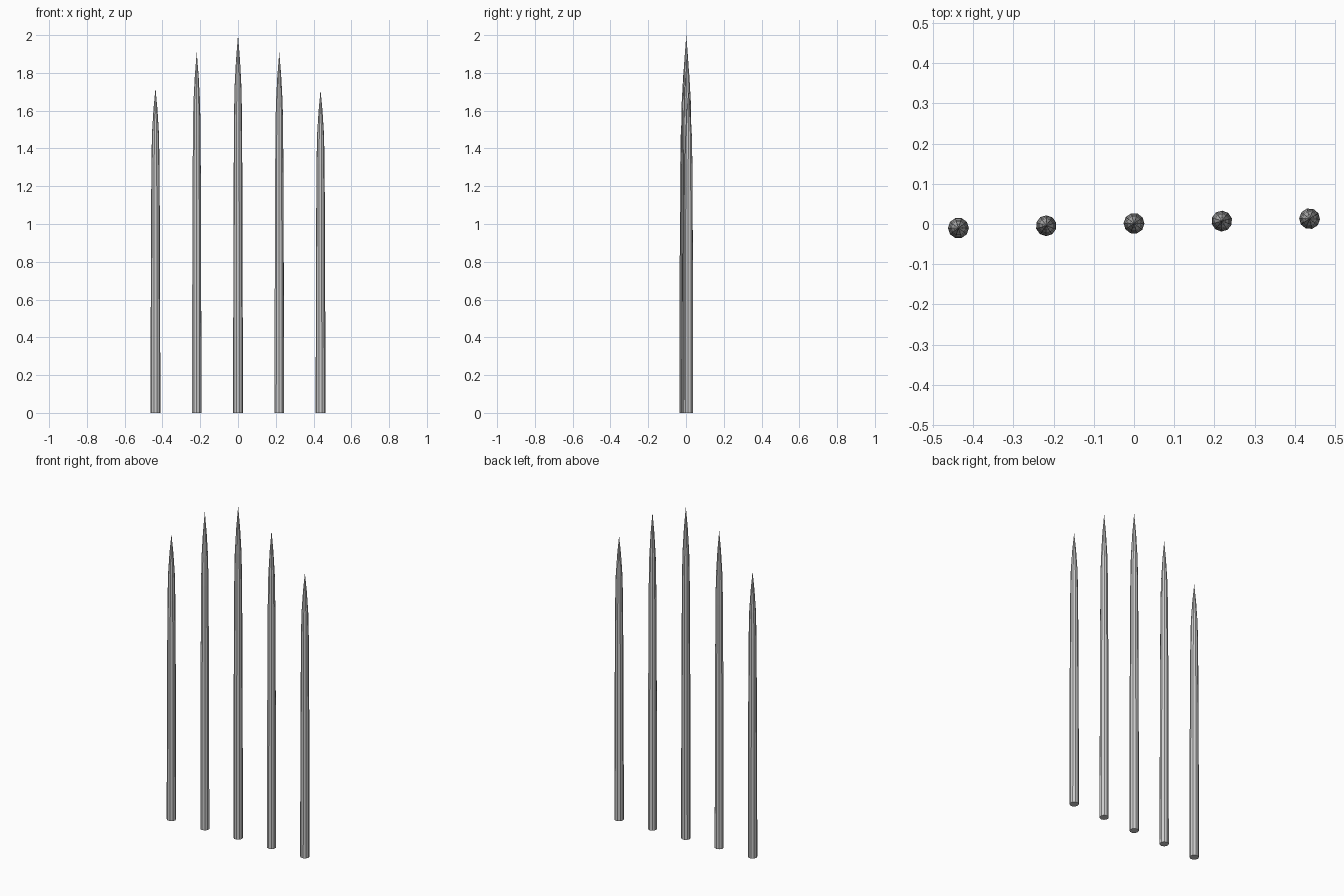
import bpy, bmesh
from math import cos, sin, tau

if "Cube" in bpy.data.objects:
    bpy.data.objects.remove(bpy.data.objects["Cube"])

SIDES = 10
# radius, fraction of height
PROFILE = [(0.026, 0.0), (0.0245, 0.45), (0.0215, 0.77), (0.0185, 0.86), (0.0105, 0.935)]


def stake(name, x, y, height, turn):
    bm = bmesh.new()
    rings = [[bm.verts.new((r * cos(turn + tau * i / SIDES),
                            r * sin(turn + tau * i / SIDES), t * height))
              for i in range(SIDES)] for r, t in PROFILE]
    tip = bm.verts.new((0, 0, height))
    bm.faces.new(rings[0][::-1])
    for i in range(SIDES):
        j = (i + 1) % SIDES
        for a, b in zip(rings, rings[1:]):
            bm.faces.new((a[i], a[j], b[j], b[i]))
        bm.faces.new((rings[-1][i], rings[-1][j], tip))
    me = bpy.data.meshes.new(name)
    bm.to_mesh(me)
    bm.free()
    ob = bpy.data.objects.new(name, me)
    ob.location = (x, y, 0)
    bpy.context.collection.objects.link(ob)


# row of sharpened stakes, tallest in the middle
for n, h in enumerate((1.72, 1.91, 2.0, 1.91, 1.71)):
    k = n - 2
    stake(f"stake_{n + 1}", 0.2185 * k, 0.0015 + 0.0058 * k, h, 0.3 * n)
